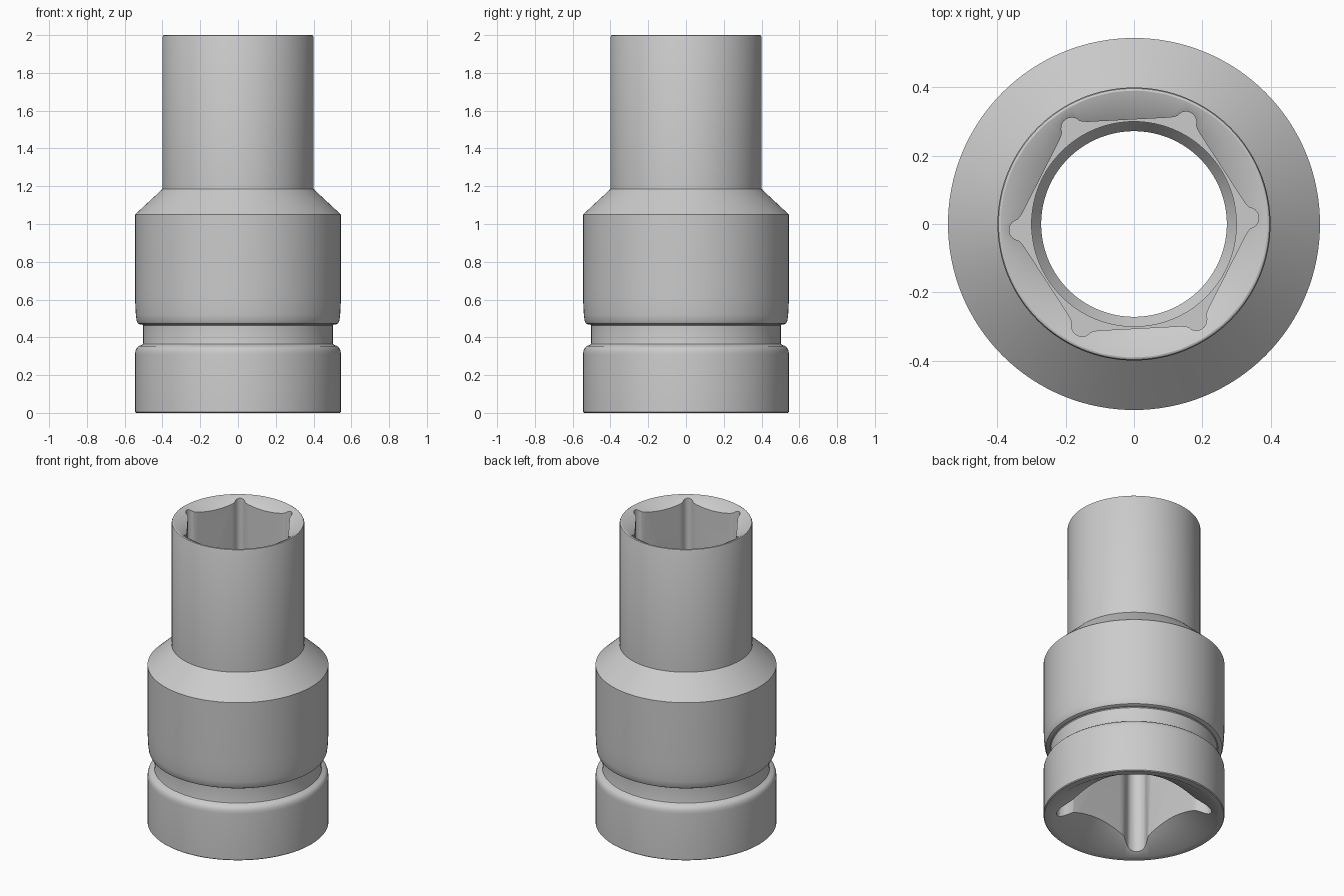
import bpy, bmesh
from math import sin, cos, tan, pi, radians

if "Cube" in bpy.data.objects:
    bpy.data.objects.remove(bpy.data.objects["Cube"])

SEG = 128


def mesh_object(name, bm):
    bmesh.ops.remove_doubles(bm, verts=bm.verts, dist=1e-5)
    bmesh.ops.recalc_face_normals(bm, faces=bm.faces)
    me = bpy.data.meshes.new(name)
    bm.to_mesh(me)
    bm.free()
    ob = bpy.data.objects.new(name, me)
    bpy.context.collection.objects.link(ob)
    return ob


def stack(name, rings):
    """Skin a list of closed rings and cap both ends."""
    bm = bmesh.new()
    vs = [[bm.verts.new(p) for p in ring] for ring in rings]
    n = len(vs[0])
    for a, b in zip(vs, vs[1:]):
        for i in range(n):
            j = (i + 1) % n
            bm.faces.new((a[i], a[j], b[j], b[i]))
    bm.faces.new(vs[0][::-1])
    bm.faces.new(vs[-1])
    return mesh_object(name, bm)


def lathe(name, profile):
    return stack(name, [[(r * cos(2 * pi * i / SEG), r * sin(2 * pi * i / SEG), z)
                         for i in range(SEG)] for r, z in profile])


def lobed_prism(name, sides, apothem, reach, lobe, turn, z0, z1):
    """Polygon prism whose corners are relieved by rounded lobes."""
    sharp = apothem / cos(pi / sides)
    slope = tan(pi / sides)
    c = reach - lobe
    v = lobe * 1.6
    half = [(sharp - v * slope, -v), (sharp - lobe * 1.22 * slope + lobe * 0.05, -lobe * 1.22)]
    arc = [(c + lobe * cos(t), lobe * sin(t)) for t in
           [radians(-80 + 16 * k) for k in range(11)]]
    corner = half + arc + [(u, -w) for u, w in reversed(half)]
    ring = []
    for k in range(sides):
        a = turn + 2 * pi * k / sides
        ring += [(u * cos(a) - w * sin(a), u * sin(a) + w * cos(a)) for u, w in corner]
    return stack(name, [[(x, y, z) for x, y in ring] for z in (z0, z1)])


# Turned outer body with retaining groove, shoulder and slim nose
body = lathe("socket_body", [
    (0.540, 0), (0.545, 0.005), (0.545, 0.31), (0.543, 0.328), (0.537, 0.343),
    (0.527, 0.353), (0.513, 0.358), (0.504, 0.364), (0.502, 0.372), (0.502, 0.462),
    (0.506, 0.467), (0.518, 0.468), (0.530, 0.474), (0.537, 0.488), (0.541, 0.52),
    (0.544, 0.58), (0.545, 0.64), (0.545, 1.05), (0.400, 1.185), (0.400, 1.99),
    (0.397, 1.997), (0.392, 2.0)])

# Cutters: hex pocket, square drive pocket, bore with entry chamfers
tilt = radians(3)
cutters = [
    lobed_prism("hex_cutter", 6, 0.306, 0.366, 0.031, tilt, 1.25, 2.1),
    lobed_prism("drive_cutter", 4, 0.312, 0.467, 0.06, tilt + pi / 4, -0.1, 0.75),
    lathe("bore_cutter", [
        (0.50, -0.05), (0.50, 0), (0.272, 0.135), (0.272, 1.18), (0.30, 1.22),
        (0.30, 1.946), (0.39, 2.0), (0.39, 2.05)]),
]
bpy.context.view_layer.objects.active = body
body.select_set(True)
for cutter in cutters:
    cutter.hide_render = True
    mod = body.modifiers.new(cutter.name, 'BOOLEAN')
    mod.operation = 'DIFFERENCE'
    mod.solver = 'EXACT'
    mod.object = cutter
    bpy.ops.object.modifier_apply(modifier=mod.name)
    bpy.data.objects.remove(cutter)

bpy.ops.object.shade_smooth_by_angle(angle=radians(32))
